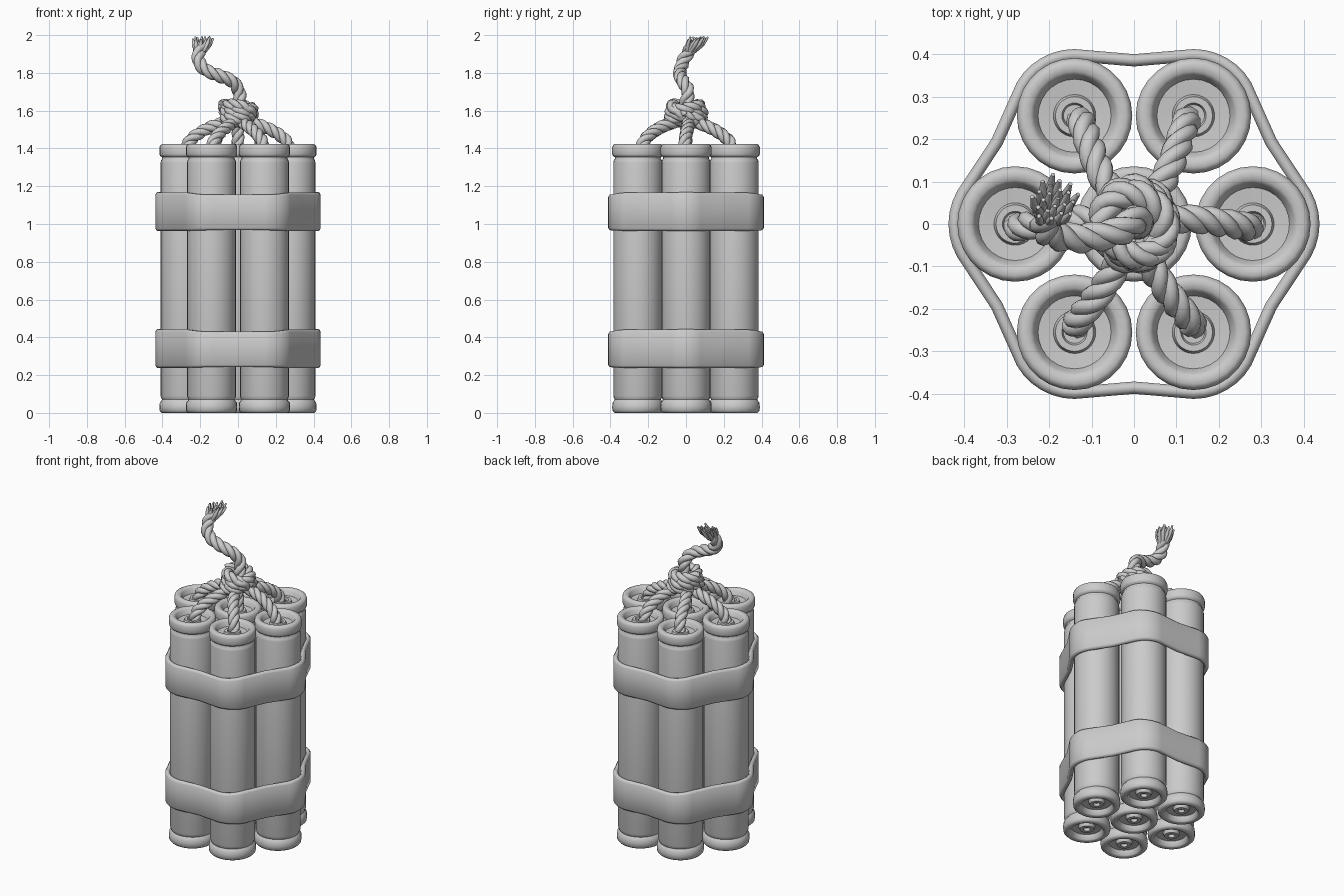
import bpy, bmesh, math, random
from math import sin, cos, pi, radians
from mathutils import Vector

random.seed(4)
cube = bpy.data.objects.get("Cube")
if cube:
    bpy.data.objects.remove(cube, do_unlink=True)

mat = bpy.data.materials.new("plain grey")
mat.use_nodes = True
GREY = (0.6, 0.6, 0.6, 1)
mat.diffuse_color = GREY
mat.node_tree.nodes["Principled BSDF"].inputs["Base Color"].default_value = GREY


def finish(obj, angle=40):
    obj.data.materials.append(mat)
    bpy.ops.object.select_all(action='DESELECT')
    obj.select_set(True)
    bpy.context.view_layer.objects.active = obj
    if obj.type == 'CURVE':
        bpy.ops.object.convert(target='MESH')
    bpy.ops.object.shade_smooth_by_angle(angle=radians(angle))
    return obj


def grid_mesh(name, rings, closed_rows=False):
    """Skin a list of closed rings; cap the ends unless the rows close up."""
    bm = bmesh.new()
    rows = [[bm.verts.new(p) for p in ring] for ring in rings]
    n = len(rows[0])
    pairs = list(zip(rows, rows[1:]))
    if closed_rows:
        pairs.append((rows[-1], rows[0]))
    else:
        bm.faces.new(rows[0])
        bm.faces.new(rows[-1])
    for a, b in pairs:
        for i in range(n):
            j = (i + 1) % n
            bm.faces.new((a[i], a[j], b[j], b[i]))
    bmesh.ops.recalc_face_normals(bm, faces=bm.faces)
    mesh = bpy.data.meshes.new(name)
    bm.to_mesh(mesh)
    bm.free()
    obj = bpy.data.objects.new(name, mesh)
    bpy.context.collection.objects.link(obj)
    return obj


# Sticks: one turned profile (radius, height) with rimmed, recessed ends
BOTTOM = [(.016, .035), (.02, .018), (.04, .018), (.048, .038), (.088, .034),
          (.096, .004), (.104, 0), (.124, 0), (.134, .01), (.136, .03),
          (.134, .054), (.126, .064), (.122, .07), (.126, .078), (.13, .09)]
TOP = [(.13, 1.325), (.127, 1.338), (.121, 1.346), (.122, 1.354), (.132, 1.36),
       (.136, 1.37), (.136, 1.405), (.131, 1.418), (.122, 1.423), (.104, 1.421),
       (.096, 1.413), (.086, 1.385), (.05, 1.382), (.045, 1.398), (.03, 1.398),
       (.026, 1.385)]
SEG = 28
CENTRES = [Vector((.28, 0, 0)), Vector((.14, .255, 0)), Vector((-.14, .255, 0)),
           Vector((-.28, 0, 0)), Vector((-.14, -.255, 0)), Vector((.14, -.255, 0))]
for k, c in enumerate(CENTRES + [Vector()]):
    rings = [[(c.x + r * cos(2 * pi * i / SEG), c.y + r * sin(2 * pi * i / SEG), z)
              for i in range(SEG)] for r, z in BOTTOM + TOP]
    finish(grid_mesh("centre_stick" if k == 6 else f"outer_stick_{k + 1}", rings), 50)


# Straps: a rounded section swept round the bundle, sagging between sticks
def strap(name, z0, z1):
    outline = []
    for k, c in enumerate(CENTRES):
        for a in range(-30, 31, 10):
            t = radians(60 * k + a)
            outline.append((c, Vector((cos(t), sin(t), 0)), 0))
        mid = (c + CENTRES[(k + 1) % 6]) / 2
        t = radians(60 * k + 30)
        outline.append((mid, Vector((cos(t), sin(t), 0)), .012))
    section = [(.128, .012), (.136, 0), (.149, 0), (.157, .012),
               (.157, -.012), (.149, 0), (.136, 0), (.128, -.012)]
    rings = []
    for c, d, sag in outline:
        wave = .007 * cos(2 * math.atan2(d.y, d.x))
        ring = []
        for i, (r, dz) in enumerate(section):
            z = (z0 - wave * .3 if i < 4 else z1 + wave) + dz
            p = c + d * (r - sag)
            ring.append((p.x, p.y, z))
        rings.append(ring)
    finish(grid_mesh(name, rings, True), 60)


strap("upper_strap", .965, 1.162)
strap("lower_strap", .24, .437)


# Rope: strands twisted around a smooth path through a few points
def smooth_path(points, step=.01):
    pts = [Vector(p) for p in points]
    pts = [2 * pts[0] - pts[1]] + pts + [2 * pts[-1] - pts[-2]]
    out = []
    for a, b, c, d in zip(pts, pts[1:], pts[2:], pts[3:]):
        n = max(2, int((c - b).length / step))
        for i in range(n):
            t = i / n
            out.append(.5 * (2 * b + (c - a) * t + (2 * a - 5 * b + 4 * c - d) * t * t
                             + (3 * b - a - 3 * c + d) * t ** 3))
    return out + [pts[-2]]


def new_curve(name, depth):
    cu = bpy.data.curves.new(name, 'CURVE')
    cu.dimensions = '3D'
    cu.bevel_depth = depth
    cu.bevel_resolution = 2
    cu.use_fill_caps = True
    obj = bpy.data.objects.new(name, cu)
    bpy.context.collection.objects.link(obj)
    return obj


def add_spline(obj, pts, radii=None):
    sp = obj.data.splines.new('POLY')
    sp.points.add(len(pts) - 1)
    for i, p in enumerate(pts):
        sp.points[i].co = (*p, 1)
        sp.points[i].radius = radii[i] if radii else 1


def rope(name, points, radius=.033, pitch=.15):
    path = smooth_path(points)
    obj = new_curve(name, radius * .56)
    strands = [[], [], []]
    side, length = None, 0
    for i, p in enumerate(path):
        tan = (path[min(i + 1, len(path) - 1)] - path[max(i - 1, 0)]).normalized()
        side = side or tan.orthogonal()
        side = (side - tan * side.dot(tan)).normalized()
        up = tan.cross(side)
        length += (p - path[i - 1]).length if i else 0
        for s in range(3):
            a = 2 * pi * (length / pitch + s / 3)
            strands[s].append(p + (side * cos(a) + up * sin(a)) * radius * .5)
    for s in strands:
        add_spline(obj, s)
    return finish(obj, 60)


# Fuses arching from each stick into the knot
for k, c in enumerate(CENTRES):
    d = c.normalized()
    side = Vector((-d.y, d.x, 0)) * .012 * (-1) ** k
    arch = [(.275, 1.375), (.262, 1.43), (.215, 1.475), (.15, 1.51), (.08, 1.535), (.03, 1.55)]
    rope(f"fuse_{k + 1}", [d * r + side * sin(r * 14) + Vector((0, 0, z)) for r, z in arch])
rope("centre_fuse", [(0, 0, 1.375), (0, 0, 1.46), (0, 0, 1.55)])

# Knot: stacked coils plus a slanted crossing loop
coil = []
for i in range(31):
    a = 2 * pi * i / 12
    r = .07 + .008 * sin(i * .9)
    coil.append((r * cos(a), r * sin(a) * 1.1, 1.545 + .08 * i / 30 + .008 * sin(a)))
rope("knot_coils", coil, .034)
loop = []
for i in range(13):
    a = 2 * pi * i / 12
    loop.append((.01 + .068 * cos(a), .075 * sin(a), 1.597 + .035 * cos(a + 2.2)))
rope("knot_loop", loop, .032)

# Main fuse winding up from the knot
rope("main_fuse", [(0, 0, 1.54), (.01, 0, 1.64), (.005, .012, 1.70), (-.03, -.015, 1.755),
                   (-.1, -.032, 1.785), (-.17, -.03, 1.815), (-.207, -.015, 1.86),
                   (-.208, .01, 1.905), (-.198, .03, 1.935)], .035, .17)

# Frayed end: thin tapering fibres that spread out
fray = new_curve("frayed_end", .011)
for i in range(22):
    a = i * 2.4
    spread = .058 * math.sqrt((i + .5) / 22)
    off = Vector((cos(a), sin(a), 0))
    base = Vector((-.2, .022, 1.915)) + off * spread * .4
    tip = Vector((-.188, .062, random.uniform(1.965, 1.994))) + off * spread
    mid = (base + tip) / 2 + off * random.uniform(0, .012)
    add_spline(fray, [base, mid, tip], [1.1, 1, .45])
finish(fray, 50)
